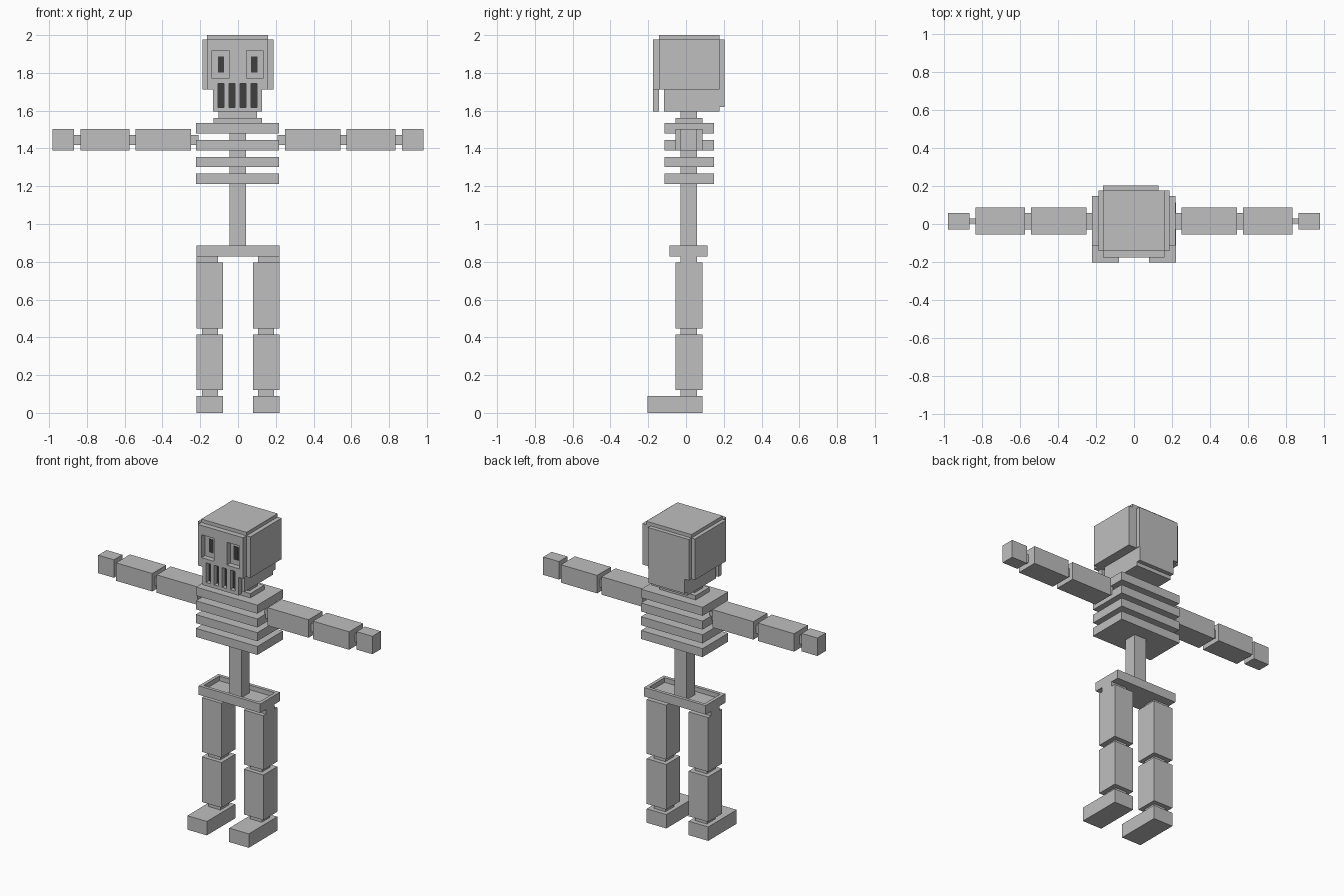
import bpy, bmesh

cube = bpy.data.objects.get("Cube")
if cube:
    bpy.data.objects.remove(cube, do_unlink=True)


def material(name, value):
    m = bpy.data.materials.new(name)
    m.use_nodes = True
    col = (value, value, value, 1)
    m.diffuse_color = col
    m.node_tree.nodes["Principled BSDF"].inputs["Base Color"].default_value = col
    return m


BONE = material("bone_grey", 0.52)
DARK = material("dark_hollow", 0.05)


def finish(name, bm, mat):
    bmesh.ops.recalc_face_normals(bm, faces=bm.faces)
    me = bpy.data.meshes.new(name)
    bm.to_mesh(me)
    bm.free()
    me.materials.append(mat)
    ob = bpy.data.objects.new(name, me)
    bpy.context.collection.objects.link(ob)
    return ob


def box_mesh(x, y, z):
    bm = bmesh.new()
    bmesh.ops.create_cube(bm, size=1)
    for v in bm.verts:
        v.co = [r[0] if c < 0 else r[1] for c, r in zip(v.co, (x, y, z))]
    return bm


def box(name, x, y, z, mat=BONE):
    return finish(name, box_mesh(x, y, z), mat)


def pair(name, x, y, z, mat=BONE):
    box("left_" + name, x, y, z, mat)
    box("right_" + name, (-x[1], -x[0]), y, z, mat)


LIMB = (-0.055, 0.087)
JOINT = (-0.028, 0.058)

# Legs, from the ground up
pair("foot", (0.08, 0.22), (-0.204, 0.087), (0, 0.09))
pair("ankle", (0.106, 0.19), JOINT, (0.09, 0.122))
pair("shin", (0.08, 0.22), LIMB, (0.122, 0.414))
pair("knee", (0.106, 0.19), JOINT, (0.414, 0.446))
pair("thigh", (0.08, 0.22), LIMB, (0.446, 0.797))
pair("hip_joint", (0.106, 0.22), JOINT, (0.797, 0.829))

# Pelvis with a sunken basin on top
bm = box_mesh((-0.22, 0.22), (-0.087, 0.114), (0.827, 0.885))
bm.normal_update()
top = max(bm.faces, key=lambda f: f.calc_center_median().z)
bmesh.ops.inset_region(bm, faces=[top], thickness=0.03)
floor = bmesh.ops.extrude_discrete_faces(bm, faces=[top])["faces"]
bmesh.ops.translate(bm, verts=floor[0].verts, vec=(0, 0, -0.03))
finish("pelvis", bm, BONE)

# Spine, ribs and neck
box("spine", (-0.045, 0.043), JOINT, (0.85, 1.5))
for i, z in enumerate((1.212, 1.301, 1.39, 1.479)):
    box(f"rib_{i + 1}", (-0.222, 0.218), (-0.114, 0.148), (z, z + 0.055))
box("collar", (-0.13, 0.127), LIMB, (1.534, 1.562))
box("neck", (-0.103, 0.1), JOINT, (1.562, 1.6))

# Arms, from the body outward
ARM_Z, ARM_JOINT_Z = (1.388, 1.504), (1.417, 1.472)
pair("shoulder", (0.21, 0.25), JOINT, ARM_JOINT_Z)
pair("upper_arm", (0.25, 0.543), LIMB, ARM_Z)
pair("elbow", (0.543, 0.575), JOINT, ARM_JOINT_Z)
pair("forearm", (0.575, 0.834), LIMB, ARM_Z)
pair("wrist", (0.834, 0.868), (0.003, 0.03), ARM_JOINT_Z)
pair("hand", (0.868, 0.981), JOINT, ARM_Z)

# Cranium, with raised plates on the sides and back
box("cranium", (-0.163, 0.16), (-0.142, 0.177), (1.713, 2.0))
pair("temple", (0.16, 0.188), (-0.142, 0.177), (1.713, 1.978))
box("skull_base", (-0.132, 0.127), (-0.116, 0.177), (1.596, 1.713))
box("back_plate", (-0.163, 0.13), (0.177, 0.204), (1.713, 1.978))
box("back_plate_lower", (-0.132, 0.127), (0.177, 0.204), (1.62, 1.713))

# Face plate with open eye sockets and tooth gaps
SOCKETS = [(-0.137, -0.048), (0.044, 0.133)]
GAPS = [(-0.105, -0.074), (-0.047, -0.016), (0.01, 0.042), (0.068, 0.1)]
JAW, FACE = (-0.132, 0.127), (-0.163, 0.16)
xs = sorted({v for r in SOCKETS + GAPS + [JAW, FACE] for v in r})
zs = [1.596, 1.618, 1.713, 1.745, 1.77, 1.918, 1.978]


def within(v, ranges):
    return any(a < v < b for a, b in ranges)


bm = bmesh.new()
grid = [[bm.verts.new((x, -0.176, z)) for z in zs] for x in xs]
for i in range(len(xs) - 1):
    for j in range(len(zs) - 1):
        x, z = (xs[i] + xs[i + 1]) / 2, (zs[j] + zs[j + 1]) / 2
        socket = within(x, SOCKETS) and 1.77 < z < 1.918
        gap = within(x, GAPS) and 1.618 < z < 1.745
        outside = z < 1.713 and not within(x, [JAW])
        if not (socket or gap or outside):
            bm.faces.new((grid[i][j], grid[i + 1][j],
                          grid[i + 1][j + 1], grid[i][j + 1]))
loose = [v for v in bm.verts if not v.link_faces]
bmesh.ops.delete(bm, geom=loose, context='VERTS')
walls = bmesh.ops.extrude_face_region(bm, geom=bm.faces[:], use_keep_orig=True)["geom"]
bmesh.ops.translate(bm, vec=(0, 0.034, 0),
                    verts=[g for g in walls if isinstance(g, bmesh.types.BMVert)])
finish("face_plate", bm, BONE)

# Dark slits inside the sockets and between the teeth
for side, x in zip(("right", "left"), ((-0.107, -0.075), (0.07, 0.102))):
    box(side + "_pupil", x, (-0.145, -0.141), (1.802, 1.888), DARK)
for i, x in enumerate(GAPS):
    box(f"tooth_gap_{i + 1}", x, (-0.147, -0.143), (1.618, 1.745), DARK)
